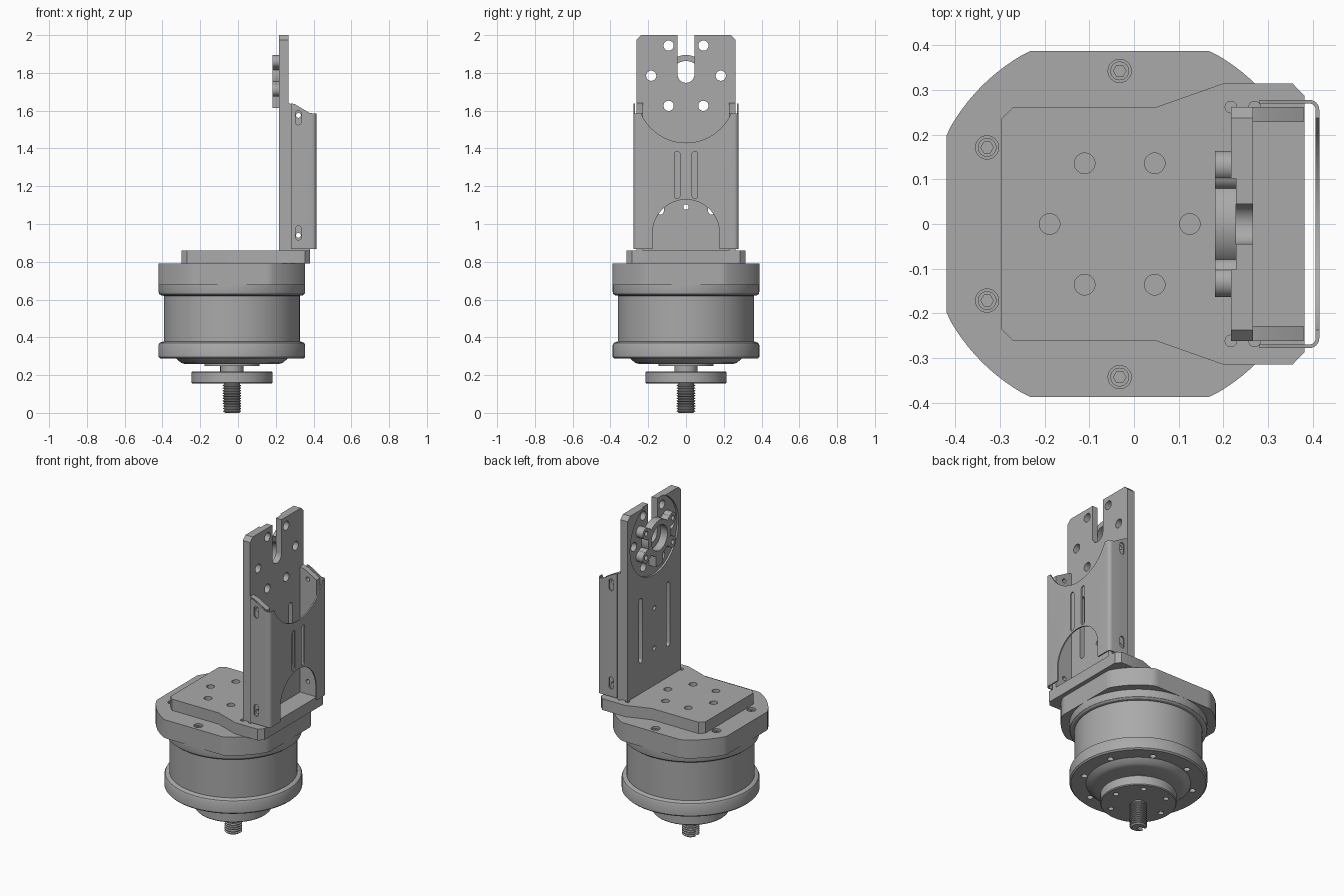
import bpy, bmesh, math

cube = bpy.data.objects.get("Cube")
if cube:
    bpy.data.objects.remove(cube, do_unlink=True)

grey = bpy.data.materials.new("machined_grey")
grey.use_nodes = True
grey.diffuse_color = (0.4, 0.4, 0.4, 1)
grey.node_tree.nodes["Principled BSDF"].inputs["Base Color"].default_value = (0.4, 0.4, 0.4, 1)

CX = -0.032      # motor axis
HZ = 1.785       # horn axis height


# ---------- helpers ----------
def finish(name, bm):
    bmesh.ops.recalc_face_normals(bm, faces=bm.faces)
    me = bpy.data.meshes.new(name)
    bm.to_mesh(me)
    bm.free()
    me.materials.append(grey)
    ob = bpy.data.objects.new(name, me)
    bpy.context.scene.collection.objects.link(ob)
    return ob


def prism(name, pts, axis, lo, hi):
    """Extrude a 2D outline along x (y,z), y (x,z) or z (x,y)."""
    place = {"x": lambda u, v: (lo, u, v), "y": lambda u, v: (u, lo, v), "z": lambda u, v: (u, v, lo)}[axis]
    bm = bmesh.new()
    face = bm.faces.new([bm.verts.new(place(u, v)) for u, v in pts])
    ext = bmesh.ops.extrude_face_region(bm, geom=[face])["geom"]
    d = [hi - lo if axis == a else 0 for a in "xyz"]
    bmesh.ops.translate(bm, verts=[e for e in ext if isinstance(e, bmesh.types.BMVert)], vec=d)
    return finish(name, bm)


def lathe(name, profile, steps=96):
    bm = bmesh.new()
    vs = [bm.verts.new((CX + r, 0, z)) for r, z in profile]
    es = [bm.edges.new(p) for p in zip(vs, vs[1:])]
    bmesh.ops.spin(bm, geom=vs + es, cent=(CX, 0, 0), axis=(0, 0, 1), angle=math.tau, steps=steps)
    bmesh.ops.remove_doubles(bm, verts=bm.verts, dist=0.0002)
    return finish(name, bm)


def arc(cx, cy, r, a0, a1, n=16):
    return [(cx + r * math.cos(math.radians(a0 + (a1 - a0) * i / n)),
             cy + r * math.sin(math.radians(a0 + (a1 - a0) * i / n))) for i in range(n + 1)]


def circle(cx, cy, r, n=32):
    return arc(cx, cy, r, 0, 360, n)[:-1]


def box(u0, u1, v0, v1):
    return [(u0, v0), (u1, v0), (u1, v1), (u0, v1)]


def slot(u, v0, v1, w):
    r = w / 2
    return arc(u, v1 - r, r, 0, 180, 10) + arc(u, v0 + r, r, 180, 360, 10)


def mirrored(half):
    return half + [(x, -y) for x, y in reversed(half)]


def boolean(ob, pts, axis, lo, hi, op="DIFFERENCE"):
    tool = prism("cutter", pts, axis, lo, hi)
    mod = ob.modifiers.new("bool", "BOOLEAN")
    mod.operation, mod.solver, mod.object = op, "EXACT", tool
    old = ob.data
    ob.data = bpy.data.meshes.new_from_object(ob.evaluated_get(bpy.context.evaluated_depsgraph_get()))
    ob.modifiers.clear()
    bpy.data.objects.remove(tool, do_unlink=True)
    bpy.data.meshes.remove(old)


def polar(cx, cy, r, angles):
    return [(cx + r * math.cos(math.radians(a)), cy + r * math.sin(math.radians(a))) for a in angles]


HEX = range(0, 360, 60)

# ---------- threaded stem with keyway ----------
thread = [(0, 0), (0.038, 0)]
for i in range(11):
    z = 0.006 + i * 0.0135
    thread += [(0.049, z + 0.002), (0.049, z + 0.005), (0.042, z + 0.009), (0.042, z + 0.0115)]
stem = lathe("threaded_stem", thread + [(0.042, 0.17), (0, 0.17)], 40)
boolean(stem, box(CX - 0.08, CX, -0.015, 0.015), "z", -0.01, 0.05)

# ---------- output disc and neck ----------
disc = lathe("output_disc", [(0, 0.156), (0.21, 0.156), (0.215, 0.161), (0.215, 0.214),
                             (0.21, 0.219), (0.062, 0.219), (0.062, 0.255), (0, 0.255)])
for x, y in polar(CX, 0, 0.165, HEX):
    boolean(disc, circle(x, y, 0.016, 20), "z", 0.14, 0.19)

# ---------- motor housing ----------
bowl = [(0, 0.247), (0.145, 0.247), (0.145, 0.258), (0.245, 0.258), (0.27, 0.265), (0.295, 0.288)]
ring = [(0.38, 0.288), (0.388, 0.296), (0.388, 0.36), (0.383, 0.37), (0.37, 0.376), (0.36, 0.378)]
top = [(0.36, 0.62), (0.375, 0.622), (0.385, 0.63), (0.388, 0.64), (0.388, 0.676), (0, 0.676)]
housing = lathe("motor_housing", bowl + ring + top)
for x, y in polar(CX, 0, 0.315, range(20, 380, 45)):
    boolean(housing, circle(x, y, 0.018, 16), "z", 0.27, 0.31)

# ---------- squared flange with recessed bolts ----------
outline = [(CX + max(-0.388, min(0.388, x)), max(-0.388, min(0.388, y)))
           for x, y in circle(0, 0, 0.437, 120)]
flange = prism("square_flange", outline, "z", 0.676, 0.79)
for x, y in polar(CX, 0, 0.343, (90, 150, 210, 270)):
    boolean(flange, circle(x, y, 0.026), "z", 0.75, 0.8)
    bolt = prism("flange_bolt", circle(x, y, 0.021), "z", 0.745, 0.78)
    boolean(bolt, circle(x, y, 0.014, 6), "z", 0.757, 0.8)

# ---------- mounting plate ----------
half = [(-0.298, 0.235), (-0.27, 0.262), (0.05, 0.262), (0.2, 0.315), (0.355, 0.315), (0.382, 0.287)]
mount = prism("mounting_plate", mirrored(half), "z", 0.79, 0.86)
for x, y in polar(CX, 0, 0.157, HEX):
    boolean(mount, circle(x, y, 0.023), "z", 0.81, 0.87)
for x in (0.217, 0.27):
    for s in (-1, 1):
        boolean(mount, circle(x, s * 0.262, 0.013, 20), "z", 0.82, 0.87)

# ---------- upright plate ----------
shape = [(-0.262, 0.85), (0.262, 0.85), (0.262, 1.975), (0.237, 2.0), (-0.237, 2.0), (-0.262, 1.975)]
upright = prism("upright_plate", shape, "x", 0.217, 0.267)
boolean(upright, circle(0, HZ, 0.238, 64), "x", 0.2, 0.229)
boolean(upright, slot(0, 1.747, 2.1, 0.09), "x", 0.2, 0.3)
for y, z in polar(0, HZ, 0.184, HEX):
    boolean(upright, circle(y, z, 0.027), "x", 0.2, 0.3)
for y in (-0.135, 0.135):
    boolean(upright, slot(y, 1.05, 1.45, 0.035), "x", 0.2, 0.3)
for z in (1.09, 1.34):
    boolean(upright, circle(0, z, 0.014, 20), "x", 0.2, 0.3)

# ---------- side gussets ----------
for side, s in (("left", 1), ("right", -1)):
    gusset = prism("gusset_" + side, [(0.267, 0.85), (0.38, 0.85), (0.38, 1.585), (0.3, 1.63), (0.267, 1.64)],
                   "y", s * 0.228, s * 0.262)
    for z in (0.94, 1.575):
        boolean(gusset, circle(0.32, z, 0.013, 20), "y", -0.3, 0.3)

# ---------- folded sheet cover ----------
R = 0.022
outer = [(0.28, 0.278)] + arc(0.415 - R, 0.278 - R, R, 90, 0, 6)
inner = [(0.28, 0.27)] + arc(0.415 - R, 0.278 - R, R - 0.008, 90, 0, 6)
cover = prism("sheet_cover", mirrored(outer) + mirrored(inner)[::-1], "z", 0.868, 1.638)
boolean(cover, [(0.27, 1.64), (0.3, 1.635), (0.38, 1.587), (0.45, 1.583), (0.45, 1.7), (0.27, 1.7)], "y", -0.4, 0.4)
boolean(cover, circle(0, 1.69, 0.26, 64), "x", 0.395, 0.45)
boolean(cover, [(-0.177, 0.8), (0.177, 0.8)] + arc(0, 0.952, 0.177, 0, 180, 32), "x", 0.395, 0.45)
for y in (-0.047, 0.047):
    boolean(cover, slot(y, 1.135, 1.385, 0.03), "x", 0.395, 0.45)
for z in (0.915, 1.525):
    boolean(cover, slot(0.32, z, z + 0.075, 0.03), "y", -0.4, 0.4)

# ---------- lobed horn ----------
horn = prism("lobed_horn", circle(0, HZ, 0.11, 48), "x", 0.182, 0.229)
lobes = polar(0, HZ, 0.15, (30, 150, 210, 330))
for y, z in lobes:
    boolean(horn, circle(y, z, 0.034, 24), "x", 0.182, 0.229, "UNION")
    boolean(horn, circle(y * 0.85, HZ + (z - HZ) * 0.85, 0.033, 24), "x", 0.182, 0.229, "UNION")
boolean(horn, box(-0.035, 0.035, 1.615, 1.7), "x", 0.182, 0.229, "UNION")
boolean(horn, circle(0, HZ, 0.078, 48), "x", 0.17, 0.24)
for y, z in lobes:
    boolean(horn, circle(y, z, 0.015, 20), "x", 0.17, 0.24)

# ---------- smooth shading with sharp edges ----------
for ob in bpy.context.scene.objects:
    ob.select_set(ob.type == "MESH")
bpy.context.view_layer.objects.active = horn
bpy.ops.object.shade_smooth_by_angle(angle=math.radians(30))
